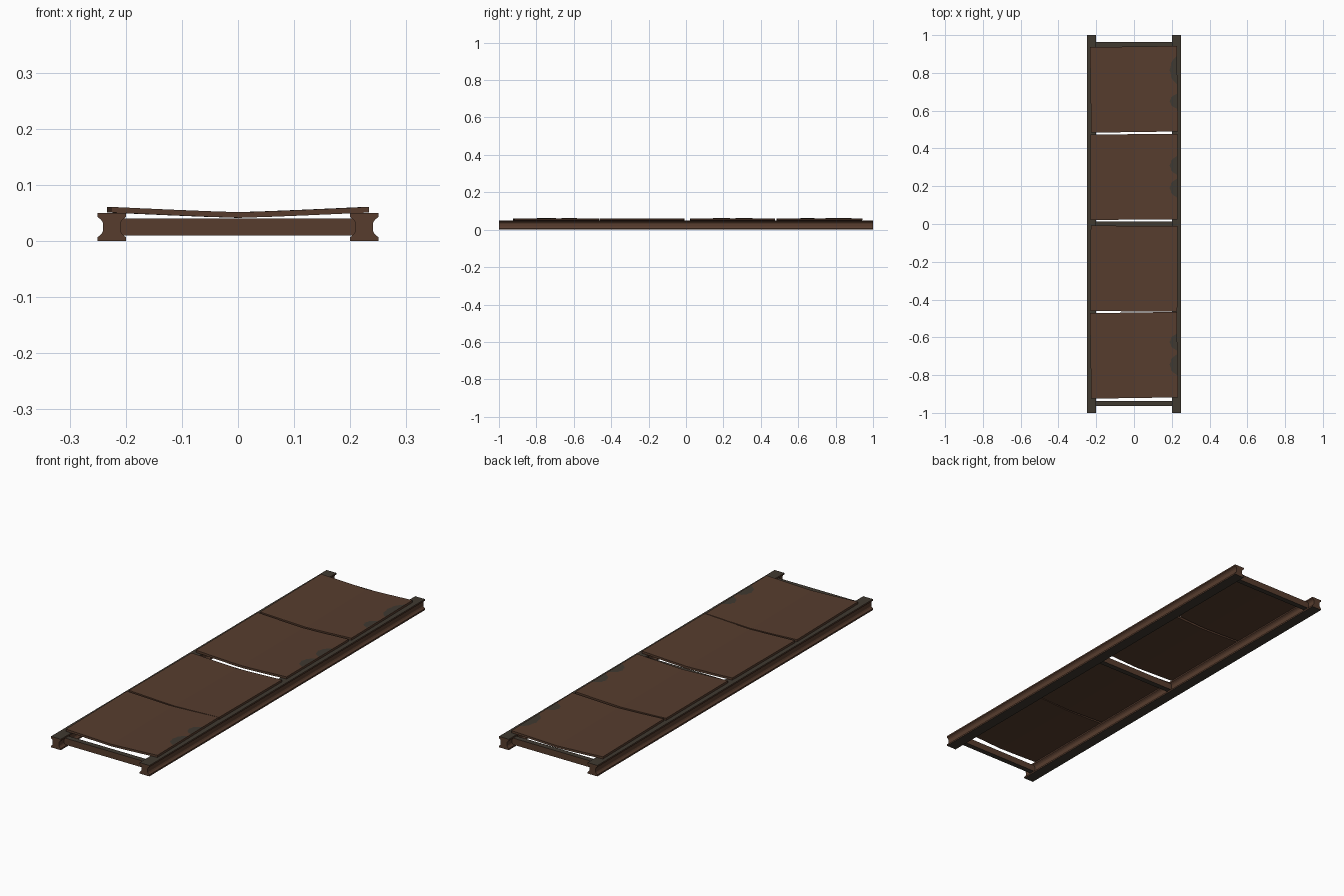
import bpy, bmesh, math
from mathutils import Matrix, Vector

if "Cube" in bpy.data.objects:
    bpy.data.objects.remove(bpy.data.objects["Cube"])


def material(name, color):
    m = bpy.data.materials.new(name)
    m.diffuse_color = (*color, 1)
    m.use_nodes = True
    m.node_tree.nodes["Principled BSDF"].inputs["Base Color"].default_value = m.diffuse_color
    return m


RUST = material("rust brown", (0.095, 0.046, 0.027))
STEEL = material("dark steel", (0.051, 0.041, 0.030))


def finish(name, bm, mats, worn_tops=False):
    bmesh.ops.recalc_face_normals(bm, faces=bm.faces[:])
    if worn_tops:  # flat top and bottom faces are dark, sides are rusty
        for f in bm.faces:
            f.material_index = 1 if abs(f.normal.z) > 0.95 else 0
    me = bpy.data.meshes.new(name)
    bm.to_mesh(me)
    bm.free()
    for m in mats:
        me.materials.append(m)
    ob = bpy.data.objects.new(name, me)
    bpy.context.collection.objects.link(ob)
    return ob


# I-beam side rails: half profile mirrored about the web
half = [(0.025, 0), (0.025, 0.007), (0.019, 0.012), (0.016, 0.017),
        (0.016, 0.033), (0.019, 0.038), (0.025, 0.043), (0.025, 0.05)]
profile = half + [(-x, z) for x, z in reversed(half)]
for side, cx in (("left", -0.225), ("right", 0.225)):
    bm = bmesh.new()
    face = bm.faces.new([bm.verts.new((cx + x, -1, z)) for x, z in profile])
    ext = bmesh.ops.extrude_face_region(bm, geom=[face], use_keep_orig=True)
    verts = [g for g in ext["geom"] if isinstance(g, bmesh.types.BMVert)]
    bmesh.ops.translate(bm, verts=verts, vec=(0, 2, 0))
    finish(side + "_rail", bm, [RUST, STEEL], True)

# Cross bars between the webs
for name, y in (("front", -0.95), ("middle", 0), ("back", 0.95)):
    bm = bmesh.new()
    bmesh.ops.create_cube(bm, size=1, matrix=Matrix.Translation((0, y, 0.025))
                          @ Matrix.Diagonal((0.42, 0.025, 0.03, 1)))
    finish(name + "_cross_bar", bm, [RUST, STEEL], True)


def sag(x):
    # height of the panel underside
    return 0.0415 + 0.0095 * (abs(x) / 0.23) ** 1.15


# Sagging deck panels, each slightly askew
W, L, T, N = 0.23, 0.4525, 0.010, 8
for i, (y, rot) in enumerate([(-0.695, 0.015), (-0.236, -0.005),
                              (0.249, 0.003), (0.713, 0.014)]):
    bm = bmesh.new()
    xs = [-W + 2 * W * k / N for k in range(N + 1)]
    ring = [(x, sag(x)) for x in xs] + [(x, sag(x) + T) for x in reversed(xs)]
    ends = [[bm.verts.new((x, s * L / 2, z)) for x, z in ring] for s in (-1, 1)]
    n = len(ring)
    for k in range(n):
        j = (k + 1) % n
        bm.faces.new((ends[0][k], ends[0][j], ends[1][j], ends[1][k]))
    for e in ends:
        for k in range(N):
            bm.faces.new((e[k], e[k + 1], e[n - 2 - k], e[n - 1 - k]))
    ob = finish(f"deck_panel_{i + 1}", bm, [RUST])
    ob.location.y = y
    ob.rotation_euler.z = rot

# Worn bare-metal patches along the right edge of the deck
for i, (y0, y1) in enumerate([(-0.80, -0.69), (-0.67, -0.58), (0.14, 0.24),
                              (0.26, 0.36), (0.61, 0.69), (0.74, 0.89)]):
    bm = bmesh.new()
    pts = [(0.228, y0)]
    for k in range(1, 8):
        t = k / 8
        depth = 0.040 * math.sin(math.pi * t) ** 0.6 * (1 - 0.12 * (k % 2))
        pts.append((0.228 - depth, y0 + (y1 - y0) * t))
    pts.append((0.228, y1))
    bm.faces.new([bm.verts.new((x, y, sag(x) + T + 0.0006)) for x, y in pts])
    bmesh.ops.triangulate(bm, faces=bm.faces[:])
    ob = finish(f"worn_patch_{i + 1}", bm, [STEEL])
    for p in ob.data.polygons:
        if p.normal.z < 0:
            p.flip()
